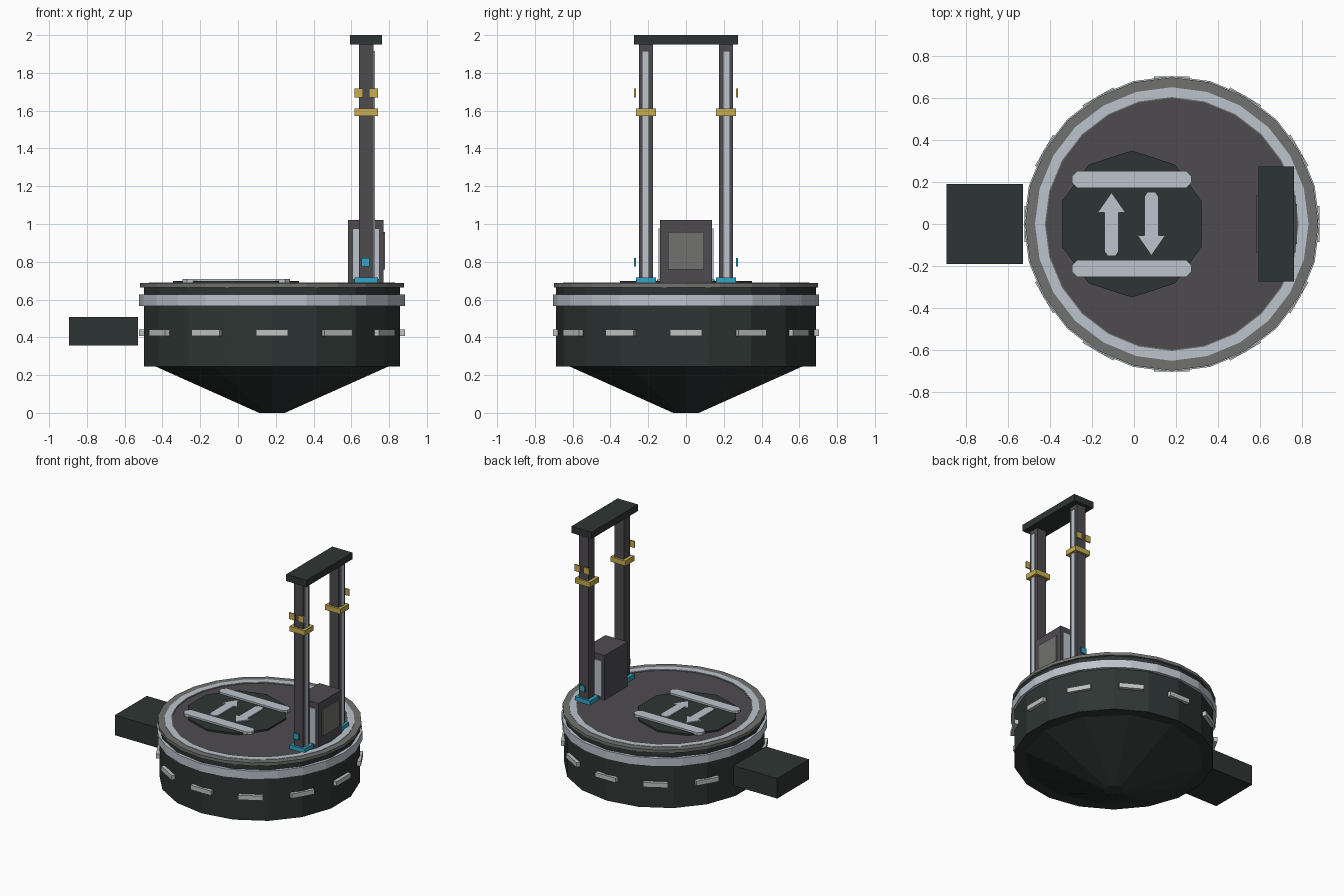
import bpy, bmesh, math
from mathutils import Matrix

if "Cube" in bpy.data.objects:
    bpy.data.objects.remove(bpy.data.objects["Cube"])

CX = 0.18  # axis of the round base


def material(name, rgb):
    lin = [((c / 255 + 0.055) / 1.055) ** 2.4 for c in rgb]
    m = bpy.data.materials.new(name)
    m.diffuse_color = (*lin, 1)
    m.use_nodes = True
    m.node_tree.nodes["Principled BSDF"].inputs["Base Color"].default_value = m.diffuse_color
    return m


DARK = material("dark green metal", (45, 53, 51))
PLUM = material("plum grey", (78, 75, 80))
GREY = material("mid grey", (113, 114, 110))
PALE = material("pale blue grey", (188, 196, 205))
LAMP = material("pale lamp", (190, 195, 193))
GOLD = material("gold", (198, 174, 82))
BLUE = material("cyan blue", (48, 165, 198))


def finish(name, bm, mat):
    bmesh.ops.recalc_face_normals(bm, faces=bm.faces)
    me = bpy.data.meshes.new(name)
    bm.to_mesh(me)
    bm.free()
    me.materials.append(mat)
    ob = bpy.data.objects.new(name, me)
    bpy.context.collection.objects.link(ob)
    return ob


def box(name, x, y, z, mat):
    """Box from (min, max) ranges."""
    bm = bmesh.new()
    bmesh.ops.create_cube(bm, size=1)
    for v in bm.verts:
        v.co = [r[0] + (c + 0.5) * (r[1] - r[0]) for c, r in zip(v.co, (x, y, z))]
    return finish(name, bm, mat)


def lathe(name, profile, sides, mat, cx=CX, closed=False):
    """Revolve (radius, z) points; the first vertex column lies on +y."""
    bm = bmesh.new()
    rings = []
    for r, z in profile:
        rings.append([bm.verts.new((cx + r * math.sin(math.tau * i / sides),
                                    r * math.cos(math.tau * i / sides), z))
                      for i in range(sides)])
    pairs = list(zip(rings, rings[1:]))
    if closed:
        pairs.append((rings[-1], rings[0]))
    else:
        bm.faces.new(rings[0])
        bm.faces.new(rings[-1])
    for a, b in pairs:
        for i in range(sides):
            j = (i + 1) % sides
            bm.faces.new((a[i], a[j], b[j], b[i]))
    return finish(name, bm, mat)


def ring(name, r0, r1, z0, z1, sides, mat):
    return lathe(name, [(r0, z0), (r1, z0), (r1, z1), (r0, z1)], sides, mat, closed=True)


def plate(name, pts, z0, z1, mat):
    """Extruded flat outline."""
    bm = bmesh.new()
    f = bm.faces.new([bm.verts.new((x, y, z0)) for x, y in pts])
    ext = bmesh.ops.extrude_face_region(bm, geom=[f], use_keep_orig=True)
    for v in ext["geom"]:
        if isinstance(v, bmesh.types.BMVert):
            v.co.z = z1
    return finish(name, bm, mat)


# Round base
lathe("base_cone", [(0.068, 0), (0.617, 0.246)], 12, DARK)
lathe("base_drum", [(0.688, 0.245), (0.688, 0.668)], 18, DARK)
ring("side_band", 0.66, 0.705, 0.565, 0.628, 24, PALE)
ring("top_rim", 0.6, 0.699, 0.665, 0.688, 24, GREY)
ring("rim_light_ring", 0.605, 0.652, 0.67, 0.691, 24, PALE)
lathe("deck", [(0.62, 0.66), (0.62, 0.685)], 24, PLUM)

# Dashes around the drum
for i in range(12):
    dash = box(f"side_lamp_{i}", (0.677, 0.703), (-0.085, 0.085), (0.407, 0.442), LAMP)
    dash.data.transform(Matrix.Translation((CX, 0, 0)) @ Matrix.Rotation(i * math.tau / 12, 4, 'Z'))

# Side box
box("side_box", (-0.894, -0.53), (-0.19, 0.19), (0.357, 0.508), DARK)

# Landing pad with markings
PX = -0.01
lathe("pad", [(0.35, 0.68), (0.35, 0.697)], 10, DARK, cx=PX)
for s, side in ((1, "back"), (-1, "front")):
    L, W, c = 0.285, 0.04, 0.025
    outline = [(-L, W - c), (-L + c, W), (L - c, W), (L, W - c),
               (L, c - W), (L - c, -W), (c - L, -W), (-L, c - W)]
    plate(f"pad_bar_{side}", [(PX + x, y + s * 0.212) for x, y in outline], 0.69, 0.71, PALE)
arrow = [(0, 0.15), (0.066, 0.055), (0.034, 0.055), (0.034, -0.13), (0.018, -0.153),
         (-0.018, -0.153), (-0.034, -0.13), (-0.034, 0.055), (-0.066, 0.055)]
for s, side, ax in ((1, "up", -0.107), (-1, "down", 0.083)):
    plate(f"pad_arrow_{side}", [(ax + s * x, s * y) for x, y in arrow], 0.69, 0.705, PALE)

# Gate posts, mirrored across y
PXC = 0.679
for s, side in ((-1, "front"), (1, "back")):
    def span(a, b):
        return tuple(sorted((s * a, s * b)))
    wide = (PXC - 0.063, PXC + 0.063)
    box(f"post_{side}", (PXC - 0.038, PXC + 0.038), span(0.174, 0.249), (0.68, 1.96), PLUM)
    box(f"post_strip_{side}", (0.71, 0.725), span(0.196, 0.232), (0.69, 1.915), PALE)
    box(f"post_collar_{side}", wide, span(0.159, 0.264), (1.573, 1.611), GOLD)
    box(f"post_foot_{side}", wide, span(0.159, 0.264), (0.684, 0.718), BLUE)
    for k, x0 in enumerate((0.616, 0.693)):
        box(f"gold_tag_{side}_{k}", (x0, x0 + 0.047), span(0.264, 0.274), (1.67, 1.718), GOLD)
    box(f"blue_tag_{side}", (0.655, 0.697), span(0.264, 0.274), (0.776, 0.82), BLUE)
    box(f"cabinet_panel_{side}", (0.605, 0.75), span(0.13, 0.145), (0.705, 0.975), PALE)
box("gate_lintel", (0.594, 0.763), (-0.275, 0.275), (1.95, 2.0), DARK)

# Control cabinet
box("cabinet", (0.583, 0.769), (-0.137, 0.137), (0.68, 1.02), PLUM)
box("cabinet_screen", (0.765, 0.778), (-0.096, 0.096), (0.76, 0.958), GREY)
